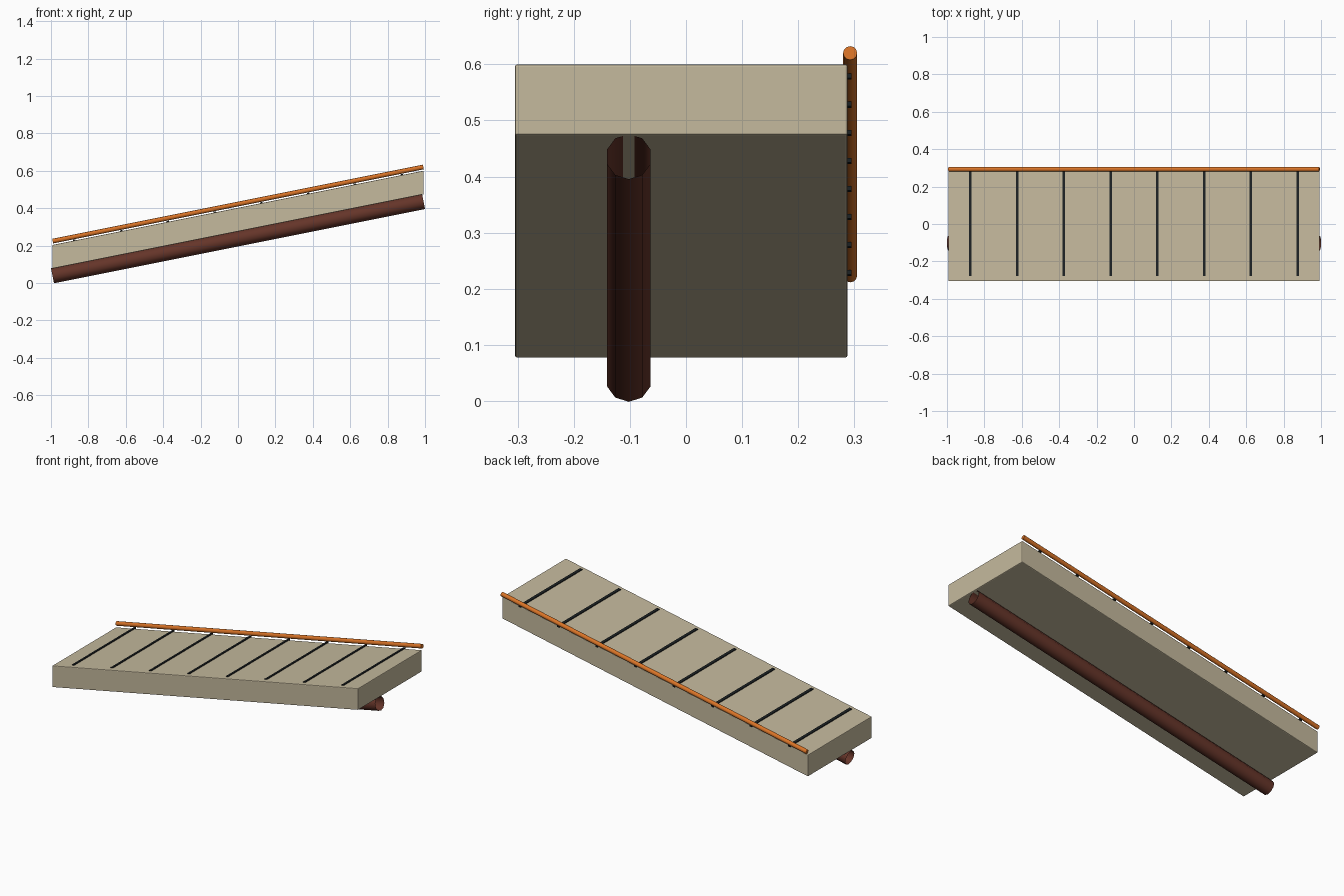
import bpy, bmesh, math
from mathutils import Matrix

if "Cube" in bpy.data.objects:
    bpy.data.objects.remove(bpy.data.objects["Cube"])

SLOPE = 0.2
TILT = math.atan(SLOPE)


def material(name, rgb):
    m = bpy.data.materials.new(name)
    m.diffuse_color = (*rgb, 1)
    m.use_nodes = True
    m.node_tree.nodes["Principled BSDF"].inputs["Base Color"].default_value = m.diffuse_color
    return m


STONE = material("pale stone", (0.56, 0.49, 0.34))
RUST = material("dark rust", (0.13, 0.035, 0.022))
ORANGE = material("orange", (0.68, 0.17, 0.02))
BLACK = material("near black", (0.012, 0.016, 0.018))


def finish(name, bm, mat, smooth=None):
    bmesh.ops.recalc_face_normals(bm, faces=bm.faces)
    me = bpy.data.meshes.new(name)
    bm.to_mesh(me)
    bm.free()
    me.materials.append(mat)
    ob = bpy.data.objects.new(name, me)
    bpy.context.collection.objects.link(ob)
    if smooth:
        bpy.ops.object.select_all(action='DESELECT')
        ob.select_set(True)
        bpy.context.view_layer.objects.active = ob
        bpy.ops.object.shade_smooth_by_angle(angle=math.radians(smooth))
    return ob


def box(x0, x1, y0, y1, z0, z1, bevel=0):
    """Box sheared along the slope; z values are measured at x = 0."""
    bm = bmesh.new()
    bmesh.ops.create_cube(bm, size=1)
    for v in bm.verts:
        v.co.x = x1 if v.co.x > 0 else x0
        v.co.y = y1 if v.co.y > 0 else y0
        v.co.z = (z1 if v.co.z > 0 else z0) + SLOPE * v.co.x
    if bevel:
        bmesh.ops.bevel(bm, geom=bm.edges[:], offset=bevel, segments=2,
                        profile=0.5, affect='EDGES')
    return bm


def rod(radius, sides, half_x, y, z, caps, spin=0):
    """Rod lying along the slope, with ends square to its axis."""
    bm = bmesh.new()
    bmesh.ops.create_cone(bm, cap_ends=caps, segments=sides, radius1=radius,
                          radius2=radius, depth=2 * half_x / math.cos(TILT))
    m = (Matrix.Translation((0, y, z)) @ Matrix.Rotation(-TILT, 4, 'Y')
         @ Matrix.Rotation(math.pi / 2, 4, 'Y') @ Matrix.Rotation(spin, 4, 'Z'))
    bmesh.ops.transform(bm, matrix=m, verts=bm.verts)
    return bm


# sloping ramp slab with vertical ends
finish("ramp_slab", box(-0.993, 0.993, -0.305, 0.288, 0.2755, 0.402, 0.004), STONE)

# cross strips on the deck, overhanging the back edge under the rail
for i in range(8):
    x = -0.875 + 0.25 * i
    finish(f"tread_strip_{i + 1}",
           box(x - 0.007, x + 0.007, -0.278, 0.295, 0.399, 0.407), BLACK)

# side rail along the back edge
finish("side_rail", rod(0.0125, 12, 0.991, 0.2925, 0.422, True), ORANGE, 40)

# open ten-sided pipe, its flat top sunk a little into the slab
finish("support_pipe", rod(0.041, 10, 0.992, -0.102, 0.2372, False, math.pi / 10),
       RUST, 40)
